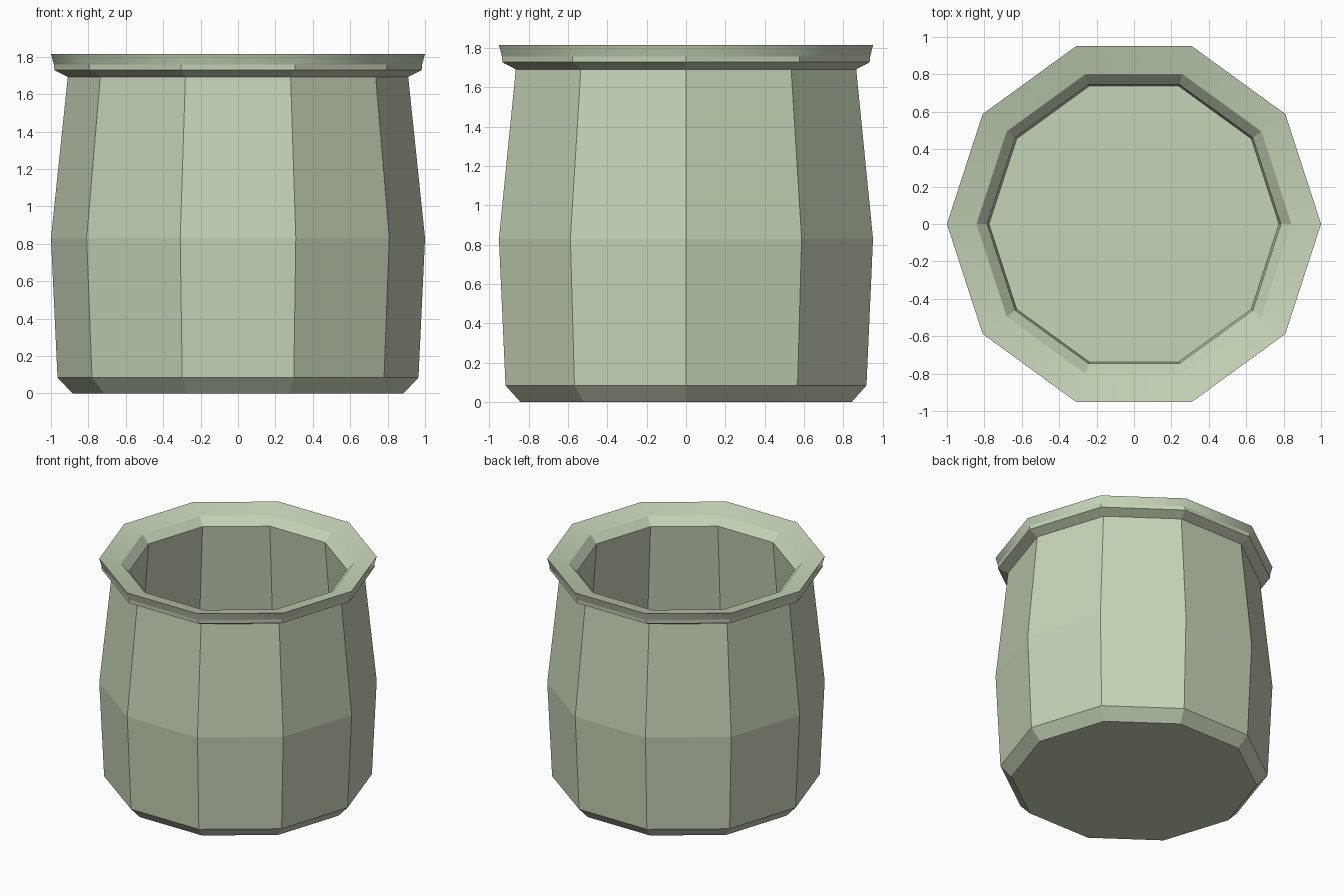
import bpy, bmesh
from math import cos, sin, pi

if "Cube" in bpy.data.objects:
    bpy.data.objects.remove(bpy.data.objects["Cube"])

SIDES = 10

# Cross-section (radius, height) from the foot, over the rim, to the inner floor
PROFILE = [
    (0.885, 0.0), (0.965, 0.085), (1.0, 0.83), (0.91, 1.692),   # foot and belly
    (0.982, 1.728), (0.984, 1.757), (1.0, 1.815),               # flared lip
    (0.842, 1.775), (0.785, 1.715),                             # inner slope
    (0.86, 0.83), (0.775, 0.12),                                # inside wall
]
SMOOTH_BANDS = {5, 6}   # lip band and top slope

mat = bpy.data.materials.new("sage_glaze")
mat.diffuse_color = (0.56, 0.66, 0.47, 1)
mat.use_nodes = True
mat.node_tree.nodes["Principled BSDF"].inputs["Base Color"].default_value = mat.diffuse_color

bm = bmesh.new()
rings = [[bm.verts.new((r * cos(2 * pi * i / SIDES), r * sin(2 * pi * i / SIDES), z))
          for i in range(SIDES)] for r, z in PROFILE]

# Walls between consecutive rings
for k, (a, b) in enumerate(zip(rings, rings[1:])):
    for i in range(SIDES):
        j = (i + 1) % SIDES
        face = bm.faces.new((a[i], a[j], b[j], b[i]))
        face.smooth = k in SMOOTH_BANDS

# Underside and inner floor
bm.faces.new(rings[0][::-1])
bm.faces.new(rings[-1])

# Keep the top edge of the lip crisp
for i in range(SIDES):
    bm.edges.get((rings[6][i], rings[6][(i + 1) % SIDES])).smooth = False

bmesh.ops.recalc_face_normals(bm, faces=bm.faces)
mesh = bpy.data.meshes.new("pot")
bm.to_mesh(mesh)
bm.free()
mesh.materials.append(mat)
pot = bpy.data.objects.new("pot", mesh)
bpy.context.collection.objects.link(pot)
